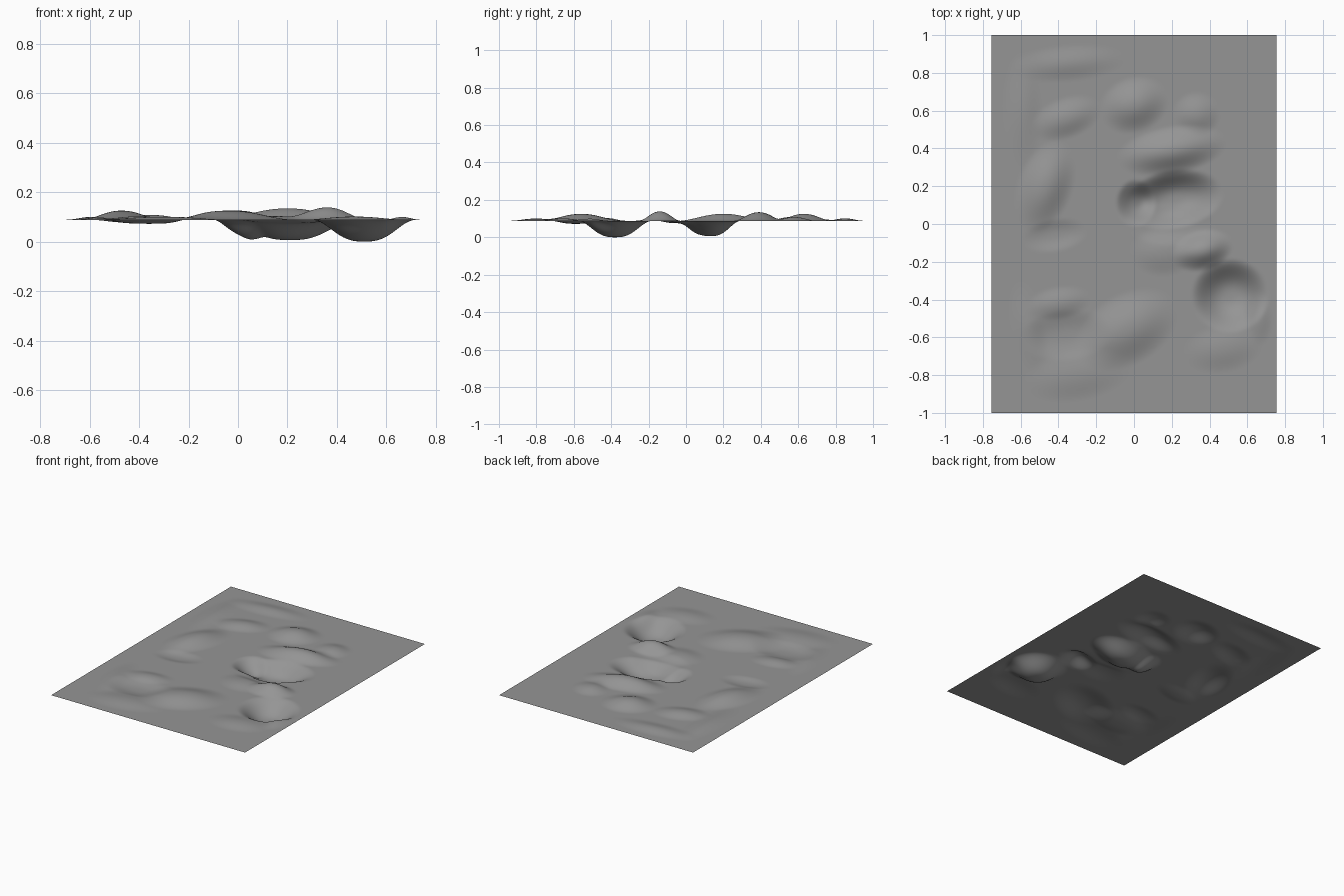
import bpy
import bmesh
from math import cos, sin, pi, radians, hypot

WIDTH, LENGTH, GROUND = 1.51, 2.0, 0.092

# Each feature: centre x, centre y, half width, half length, turn in degrees, height
HILLS = [
    (0.36, -0.14, 0.17, 0.11, 15, 0.05),
    (0.20, 0.39, 0.30, 0.13, 10, 0.046),
    (0.00, 0.63, 0.19, 0.15, 20, 0.037),
    (-0.47, 0.20, 0.15, 0.26, -20, 0.037),
    (-0.04, -0.56, 0.30, 0.19, 30, 0.037),
    (0.33, 0.58, 0.13, 0.12, 0, 0.02),
    (-0.36, 0.56, 0.20, 0.11, 20, 0.02),
    (0.47, -0.66, 0.22, 0.13, 10, 0.013),
    (-0.40, -0.42, 0.18, 0.09, 10, 0.014),
    (-0.30, -0.80, 0.30, 0.14, 10, 0.012),
    (0.15, -0.15, 0.18, 0.13, 0, 0.015),
]
RIDGES = [
    (-0.59, 0.60, 0.11, 0.32, 0, 0.012),
    (-0.35, 0.85, 0.32, 0.10, 5, 0.013),
    (0.66, -0.50, 0.08, 0.15, 0, 0.012),
    (-0.56, -0.55, 0.10, 0.26, 10, 0.010),
]
HOLLOWS = [
    (-0.36, -0.59, 0.25, 0.14, 5, -0.016),
    (-0.42, -0.06, 0.18, 0.09, 10, -0.012),
]
PITS = [
    (0.21, 0.13, 0.27, 0.16, 10, -0.082),
    (0.01, 0.11, 0.11, 0.13, 0, -0.045),
    (0.51, -0.38, 0.21, 0.20, 0, -0.088),
    (0.20, -0.01, 0.24, 0.11, 0, -0.015),
]


def swell(x, y, feature, flatness):
    """Rounded mound or dip that fades to nothing at its rim."""
    cx, cy, half_x, half_y, turn, height = feature
    a = radians(turn)
    u = ((x - cx) * cos(a) + (y - cy) * sin(a)) / half_x
    v = ((y - cy) * cos(a) - (x - cx) * sin(a)) / half_y
    distance = hypot(u, v)
    if distance >= 1:
        return 0.0
    return height * (1 + cos(pi * distance ** flatness)) / 2


def terrain_height(x, y):
    layers = ((HILLS, 1.1), (RIDGES, 1.0), (HOLLOWS, 1.3), (PITS, 1.35))
    z = GROUND + sum(swell(x, y, f, flat) for group, flat in layers for f in group)
    return max(z, 0.004)


def make_material(name, colour):
    material = bpy.data.materials.new(name)
    material.use_nodes = True
    material.diffuse_color = colour
    shader = next(n for n in material.node_tree.nodes if n.type == 'BSDF_PRINCIPLED')
    shader.inputs['Base Color'].default_value = colour
    return material


default_cube = bpy.data.objects.get("Cube")
if default_cube:
    bpy.data.objects.remove(default_cube, do_unlink=True)

# Terrain sheet: a fine grid shaped by the hills, ridges, hollows and pits
bm = bmesh.new()
bmesh.ops.create_grid(bm, x_segments=150, y_segments=200, size=1.0)
for vert in bm.verts:
    vert.co.x *= WIDTH / 2
    vert.co.y *= LENGTH / 2
    vert.co.z = terrain_height(vert.co.x, vert.co.y)

# Drop the sheet so its deepest pit touches the floor
lowest = min(vert.co.z for vert in bm.verts)
for vert in bm.verts:
    vert.co.z -= lowest
for face in bm.faces:
    face.smooth = True

mesh = bpy.data.meshes.new("terrain_sheet")
bm.to_mesh(mesh)
bm.free()
mesh.materials.append(make_material("stone_grey", (0.3, 0.3, 0.3, 1.0)))
terrain = bpy.data.objects.new("terrain_sheet", mesh)
bpy.context.scene.collection.objects.link(terrain)
